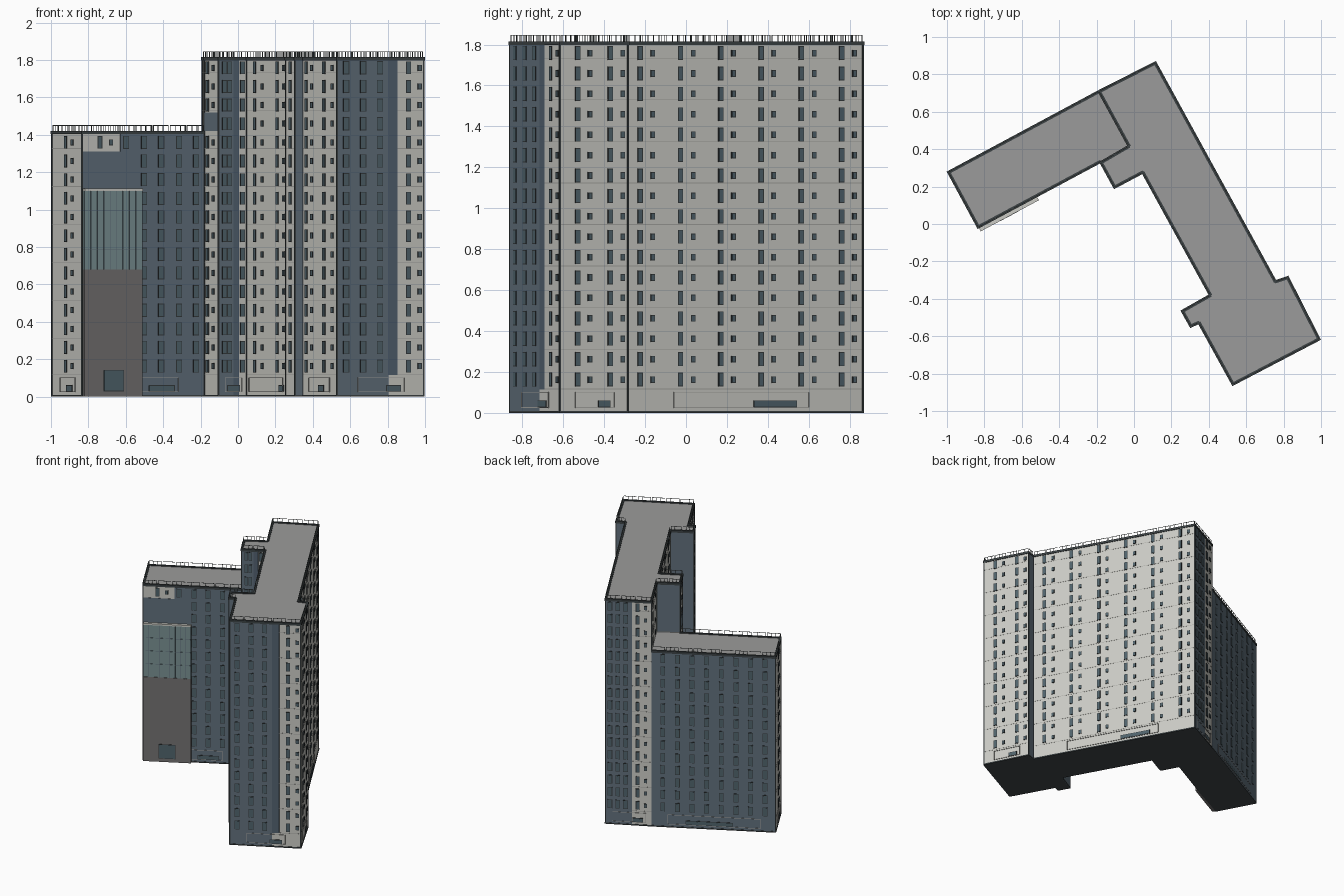
import bpy, bmesh, math
from mathutils import Vector, Matrix

if "Cube" in bpy.data.objects:
    bpy.data.objects.remove(bpy.data.objects["Cube"])

COL = {
    "light": (0.60, 0.60, 0.56), "seam": (0.38, 0.38, 0.36), "slate": (0.12, 0.16, 0.20),
    "glass": (0.08, 0.125, 0.15), "frame": (0.035, 0.042, 0.045), "trim": (0.045, 0.055, 0.058),
    "roof": (0.33, 0.33, 0.325), "brown": (0.17, 0.165, 0.165), "glazing": (0.19, 0.28, 0.29),
    "rail": (0.12, 0.14, 0.14), "base": (0.05, 0.06, 0.065), "deep": (0.085, 0.12, 0.16)}
MAT = {}
for k, c in COL.items():
    MAT[k] = bpy.data.materials.new(k)
    MAT[k].diffuse_color = (*c, 1)

# footprints, counter-clockwise
TALL = [(-.18, .33), (-.105, .193), (.046, .273), (.405, -.38), (.255, -.465), (.303, -.55),
        (.346, -.53), (.528, -.86), (.993, -.617), (.823, -.283), (.757, -.305), (.115, .865),
        (-.19, .71), (-.03, .417)]
LOW = [(-.995, .278), (-.834, -.02), (-.18, .33), (-.03, .417), (-.19, .71)]
TOP_T, TOP_L = 1.81, 1.415
parts = {}


def finish(name, bm, mats):
    me = bpy.data.meshes.new(name)
    bm.to_mesh(me)
    bm.free()
    for m in mats:
        me.materials.append(MAT[m])
    bpy.context.collection.objects.link(bpy.data.objects.new(name, me))


def body(name, pts, h):
    bm = bmesh.new()
    f = bm.faces.new([bm.verts.new((x, y, 0)) for x, y in pts])
    r = bmesh.ops.extrude_face_region(bm, geom=[f])
    bmesh.ops.translate(bm, vec=(0, 0, h), verts=[v for v in r["geom"] if isinstance(v, bmesh.types.BMVert)])
    bmesh.ops.recalc_face_normals(bm, faces=bm.faces)
    for f in bm.faces:
        f.normal_update()
        f.material_index = 1 if f.normal.z > .5 else 2 if f.normal.z < -.5 else 0
    finish(name, bm, ["light", "roof", "base"])


class Wall:
    """One facade; boxes are placed by distance along it and by height."""
    def __init__(self, pts, i):
        self.a, b = Vector(pts[i]), Vector(pts[(i + 1) % len(pts)])
        self.v = b - self.a
        self.len = self.v.length
        self.ang = math.atan2(self.v.y, self.v.x)

    def at(self, axis, val):
        k = 0 if axis == "x" else 1
        return (val - self.a[k]) / self.v[k] * self.len

    def box(self, part, mat, s0, s1, z0, z1, d1, d0=-.002):
        bm = parts.setdefault((part, mat), bmesh.new())
        m = (Matrix.Translation((*self.a, 0)) @ Matrix.Rotation(self.ang, 4, 'Z')
             @ Matrix.Translation(((s0 + s1) / 2, -(d0 + d1) / 2, (z0 + z1) / 2))
             @ Matrix.Diagonal((abs(s1 - s0), d1 - d0, z1 - z0, 1)))
        bmesh.ops.create_cube(bm, size=1, matrix=m)

    def pane(self, s, z, w, h, d=0.0):
        self.box("window_frames", "frame", s - w / 2, s + w / 2, z - h / 2, z + h / 2, .004 + d)
        t = .004
        self.box("window_panes", "glass", s - w / 2 + t, s + w / 2 - t, z - h / 2 + t, z + h / 2 - t, .005 + d)

    def column(self, s, kind, rows):
        w, h = {"t": (.028, .068), "s": (.024, .032), "w": (.036, .07)}[kind]
        for k in rows:
            self.pane(s, .163 + .0997 * k, w, h)

    def clad(self, s0, s1, z0, z1, mat="slate"):
        self.box("cladding", mat, s0, s1, z0, z1, .002)

    def seams(self, s0, s1, z0, z1):
        for z in [.115] + [.31 + .203 * k for k in range(8)]:
            if z0 < z < z1:
                self.box("panel_seams", "seam", s0, s1, z, z + .003, .001)

    def shopfront(self, s0, s1, g0, g1):
        for za in (.025, .1):
            self.box("shopfront_frames", "seam", s0, s1, za, za + .003, .004)
        for s in (s0, s1):
            self.box("shopfront_frames", "seam", s - .0015, s + .0015, .025, .103, .004)
        self.pane((g0 + g1) / 2, .044, abs(g1 - g0), .034)

    def roof_edge(self, top):
        self.box("parapet", "trim", -.005, self.len + .005, top - .012, top + .006, .005, -.012)
        n = max(1, round(self.len / .1))
        step = self.len / n
        for i in range(n):
            a, b = i * step + .006, (i + 1) * step - .006
            self.box("railing", "rail", a, b, top + .033, top + .036, -.001, -.004)
            for k in range(4):
                s = a + (b - a) * k / 3
                self.box("railing", "rail", s - .001, s + .001, top, top + .036, -.001, -.004)


body("tall_block", TALL, TOP_T)
body("low_block", LOW, TOP_L)
T = [Wall(TALL, i) for i in range(len(TALL))]
L = [Wall(LOW, i) for i in range(len(LOW))]
R17, R13, RTOP = range(17), range(13), range(13, 17)

# roof edges, railings and dark corner strips
for w in T:
    w.roof_edge(TOP_T)
for i in (0, 1, 4):
    L[i].roof_edge(TOP_L)
for i, w in enumerate(T):
    w.box("corner_strips", "trim", -.003, .005, 1.42 if i > 11 else 0, TOP_T, .003, -.005)
for w in L[:2]:
    w.box("corner_strips", "trim", -.003, .005, 0, TOP_L, .003, -.005)
for w in T[:12] + [L[0], L[1], L[4]]:
    w.box("plinth", "trim", 0, w.len, 0, .01, .004)

# light facades of the tall block: (wall, axis, tall windows, small windows, rows)
lights = [
    (0, "x", [-.163], [-.132], [k for k in R17 if k != 13]),
    (2, "x", [.09, .21, .33], [.13, .245, .365], R17),
    (4, "x", [.28], [], R17),
    (6, "x", [.365, .46], [.395, .505], R17),
    (8, "y", [-.53, -.37], [-.47, -.31], R17),
    (10, "y", [-.225 + .197 * k for k in range(6)], [-.163 + .197 * k for k in range(6)], R17),
    (12, "x", [-.15], [-.08], RTOP)]
for i, ax, tall, small, rows in lights:
    w = T[i]
    w.seams(0, w.len, 1.42 if i == 12 else 0, TOP_T)
    for v in tall:
        w.column(w.at(ax, v), "t", rows)
    for v in small:
        w.column(w.at(ax, v), "s", rows)
T[0].clad(0, T[0].len, 1.42, 1.52)

# slate facades of the tall block
for i in (3, 5, 9):
    T[i].clad(0, T[i].len, 0, TOP_T - .01)
T[13].clad(0, T[13].len, 1.42, TOP_T - .01)
w = T[1]
w.clad(0, w.at("x", -.025), 0, 1.8)
w.clad(w.at("x", -.025), w.at("x", .005), 0, 1.8, "deep")
for v in (-.073, -.047):
    w.column(w.at("x", v), "t", R17)
w.column(w.at("x", .023), "t", R17)
w = T[7]
w.clad(0, w.at("x", .805), 0, 1.8)
w.clad(w.at("x", .805), w.at("x", .852), .115, 1.8, "deep")
for v in (.577, .668, .757):
    w.column(w.at("x", v), "w", R17)
w.column(w.at("x", .91), "t", R17)
w.column(w.at("x", .97), "s", R17)
w.seams(w.at("x", .852), w.len, 0, TOP_T)
w = T[11]
w.clad(0, w.len * .58, 0, 1.8)
for f in (.1, .27, .44):
    w.column(w.len * f, "w", R17)
w.column(w.len * .7, "t", R17)
w.column(w.len * .87, "s", R17)
w.seams(w.len * .58, w.len, 0, TOP_T)

# low block: end wall and rear wall
w = L[0]
w.seams(0, w.len, 0, TOP_L)
w.column(w.at("x", -.92), "t", R13)
w.column(w.at("x", -.885), "s", R13)
w = L[4]
w.clad(0, w.len, 0, TOP_L - .01)
for k in range(8):
    w.column(w.len * (.09 + .118 * k), "w", R13)

# low block front: slate part, top corner and projecting stair tower
w = L[1]
X = lambda v: w.at("x", v)
w.clad(X(-.52), w.len, 0, 1.405)
w.clad(X(-.63), X(-.52), 1.31, 1.405)
w.clad(0, X(-.52), 1.1, 1.31)
for v in (-.503, -.412, -.317, -.225):
    w.column(X(v), "w", R13)
w.column(X(-.6), "w", [12])
w.column(X(-.74), "t", [12])
w.column(X(-.68), "s", [12])
s0, s1 = .004, X(-.52)
w.box("stair_tower_base", "brown", s0, s1, 0, .68, .022)
w.box("stair_tower_glazing", "glazing", s0, s1, .68, 1.1, .019)
w.box("stair_tower_ledge", "light", s0, s1, 1.1, 1.112, .024)
for k in range(10):
    s = s0 + (s1 - s0 - .003) * k / 9
    w.box("glazing_bars", "slate", s, s + .003, .68, 1.1, .022)
for k in range(1, 4):
    w.box("glazing_bars", "slate", s0, s1, .68 + .105 * k, .682 + .105 * k, .021)
w.pane(X(-.675), .085, .125, .115, .02)

# ground floor shopfronts
w.shopfront(X(-.52), X(-.32), X(-.48), X(-.34))
L[0].shopfront(L[0].at("x", -.95), L[0].at("x", -.87), L[0].at("x", -.915), L[0].at("x", -.885))
L[4].shopfront(.12, .8, .25, .6)
T[11].shopfront(.05, .3, .2, .28)
for i, ax, a, b, c, d in [(2, "x", .06, .24, .22, .245), (6, "x", .38, .49, .43, .46), (7, "x", .64, .89, .79, .87),
                          (8, "y", -.54, -.35, -.43, -.37), (10, "y", -.06, .6, .33, .54),
                          (1, "x", -.07, .02, -.06, .01)]:
    q = T[i]
    q.shopfront(*[q.at(ax, v) for v in (a, b, c, d)])

for (part, mat), bm in parts.items():
    finish(part + ("_" + mat if part == "cladding" else ""), bm, [mat])

for m in bpy.data.materials:
    if m.users and not m.is_grease_pencil:
        m.use_nodes = True
        m.node_tree.nodes["Principled BSDF"].inputs["Base Color"].default_value = m.diffuse_color
